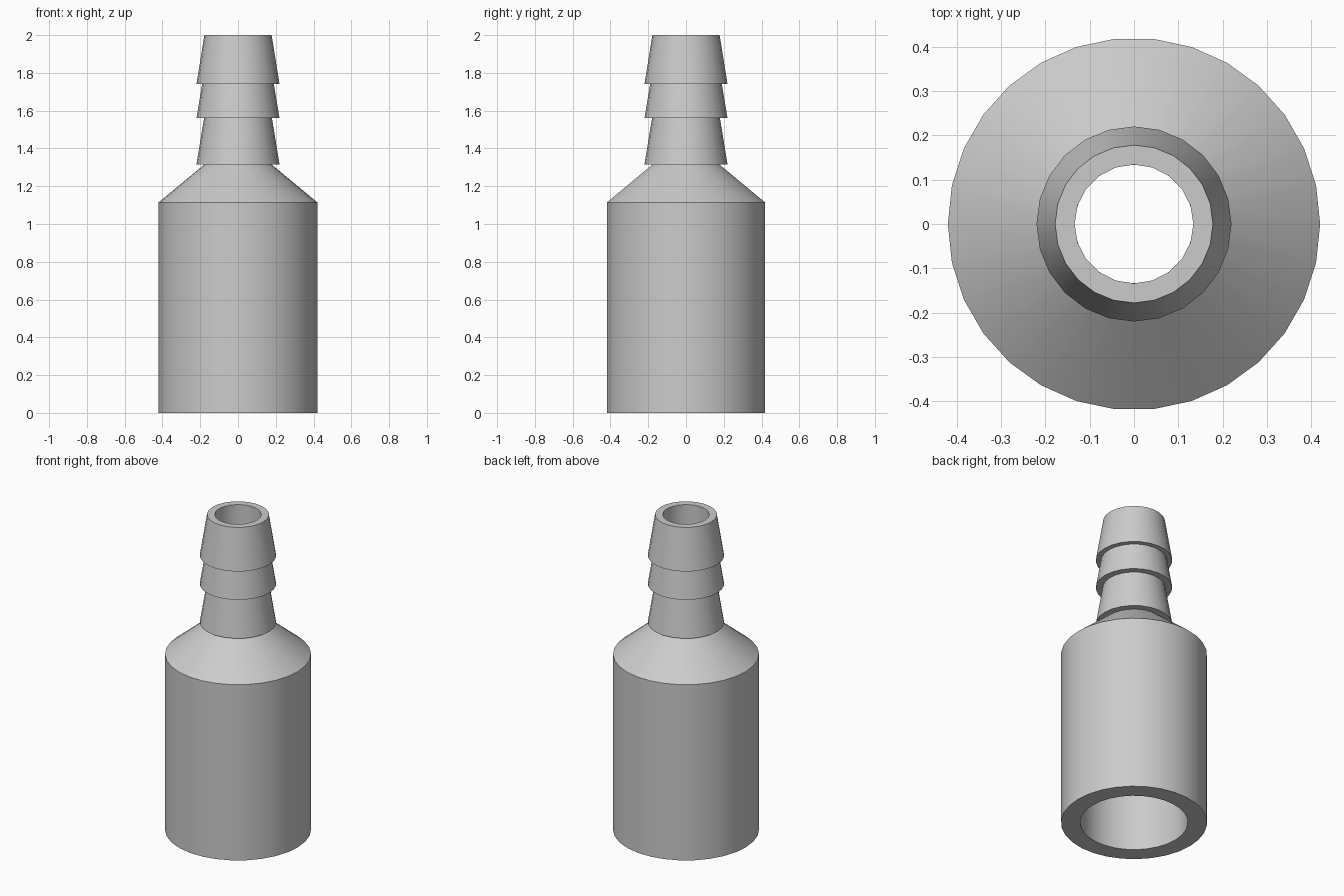
import bpy
import bmesh
from math import cos, sin, tau, radians

cube = bpy.data.objects.get("Cube")
if cube:
    bpy.data.objects.remove(cube, do_unlink=True)

grey = bpy.data.materials.new("plain grey")
grey.use_nodes = True
colour = (0.6, 0.6, 0.6, 1)
grey.diffuse_color = colour
grey.node_tree.nodes["Principled BSDF"].inputs["Base Color"].default_value = colour


def lathe(bm, profile, sides):
    """Turn an (r, z) profile about z; returns its rings of vertices."""
    rings = [[bm.verts.new((r * cos(tau * i / sides), r * sin(tau * i / sides), z))
              for i in range(sides)] for r, z in profile]
    for low, high in zip(rings, rings[1:]):
        for i in range(sides):
            j = (i + 1) % sides
            bm.faces.new((low[i], low[j], high[j], high[i]))
    return rings


def ring_edges(bm, ring):
    return [bm.edges.get((ring[i - 1], ring[i])) for i in range(len(ring))]


def finish(bm, name):
    mesh = bpy.data.meshes.new(name)
    bm.to_mesh(mesh)
    bm.free()
    mesh.materials.append(grey)
    obj = bpy.data.objects.new(name, mesh)
    bpy.context.collection.objects.link(obj)
    bpy.ops.object.select_all(action="DESELECT")
    obj.select_set(True)
    bpy.context.view_layer.objects.active = obj
    bpy.ops.object.shade_smooth_by_angle(angle=radians(30))


BODY_R, BORE_R = 0.42, 0.31
BARB_R, NECK_R, HOLE_R = 0.22, 0.178, 0.134
SHOULDER_Z, NECK_Z, TOP_Z = 1.115, 1.315, 2.0

# Socket body: bore, bottom rim, outer wall and sloped shoulder
bm = bmesh.new()
lathe(bm, [(HOLE_R, NECK_Z), (BORE_R, SHOULDER_Z), (BORE_R, 0), (BODY_R, 0),
           (BODY_R, SHOULDER_Z), (NECK_R, NECK_Z)], 30)
finish(bm, "socket_body")

# Barbed spout: three tapered barbs with flat undersides, and a straight hole
bm = bmesh.new()
barbs = [(NECK_Z, 1.56, 0.18), (1.56, 1.74, 0.19), (1.74, TOP_Z, NECK_R)]
profile = [(0.17, NECK_Z)]
for bottom, top, top_r in barbs:
    profile += [(BARB_R, bottom), (top_r, top)]
outer = lathe(bm, profile, 24)
hole = lathe(bm, [(HOLE_R, TOP_Z), (HOLE_R, NECK_Z)], 20)

# Flat top rim between spout and hole
bmesh.ops.triangle_fill(bm, use_beauty=True, normal=(0, 0, 1),
                        edges=ring_edges(bm, outer[-1]) + ring_edges(bm, hole[0]))
finish(bm, "barbed_spout")
